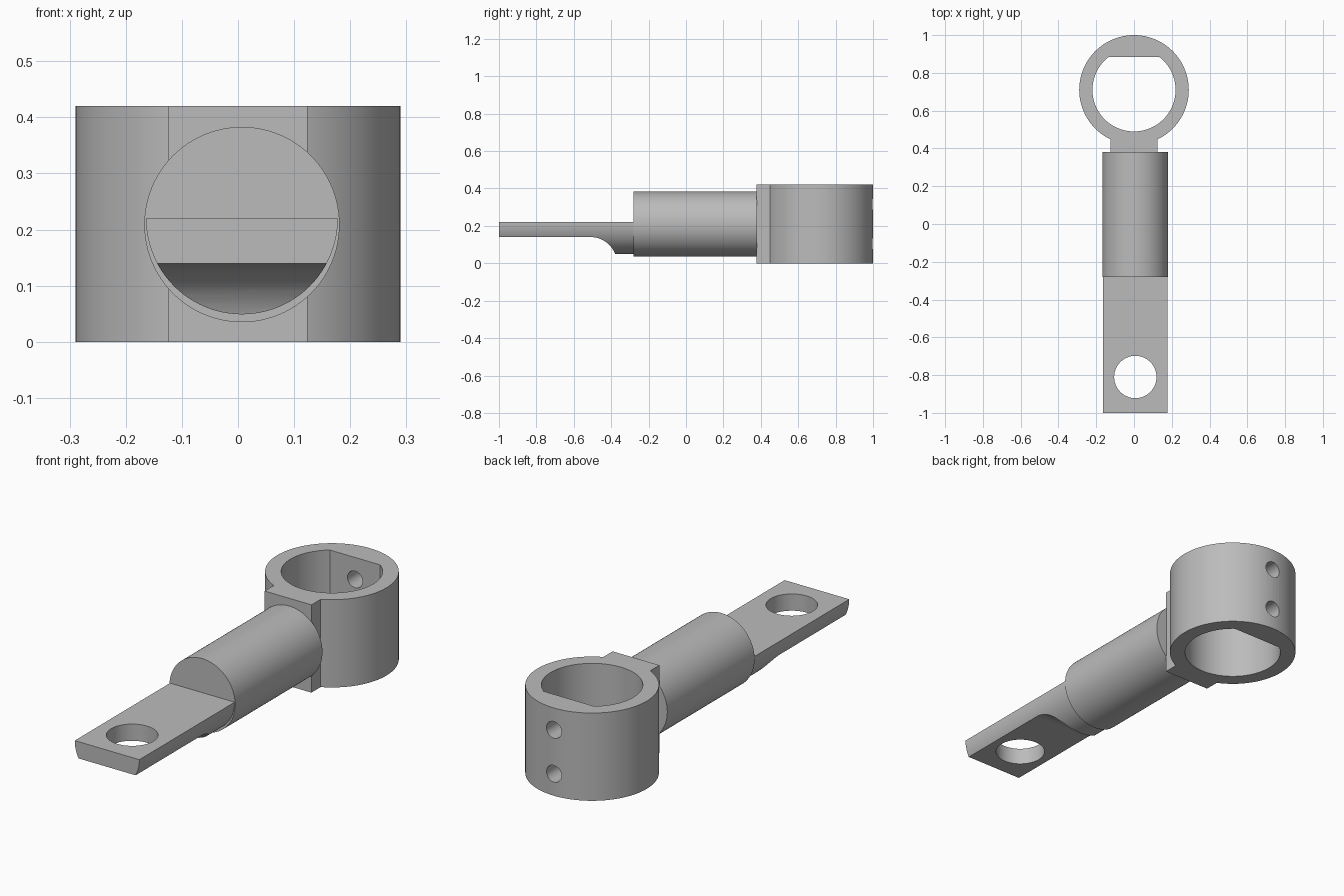
import bpy
import bmesh
from math import sin, cos, asin, pi
from mathutils import Vector

if "Cube" in bpy.data.objects:
    bpy.data.objects.remove(bpy.data.objects["Cube"])

GREY = (0.5, 0.5, 0.5, 1)
metal = bpy.data.materials.new("plain grey metal")
metal.use_nodes = True
metal.diffuse_color = GREY
metal.node_tree.nodes["Principled BSDF"].inputs["Base Color"].default_value = GREY


def arc(cx, cy, r, start=0.0, end=2 * pi, steps=96):
    """Points on an arc; a full turn leaves out the repeated last point."""
    count = steps if end - start >= 2 * pi - 1e-6 else steps + 1
    return [(cx + r * cos(start + (end - start) * i / steps),
             cy + r * sin(start + (end - start) * i / steps)) for i in range(count)]


def extrude(name, outline, axis, low, high):
    """Solid made by pushing a 2D outline along the x, y or z axis."""
    place = {"x": lambda a, b, t: (t, a, b),
             "y": lambda a, b, t: (a, t, b),
             "z": lambda a, b, t: (a, b, t)}[axis]
    bm = bmesh.new()
    face = bm.faces.new([bm.verts.new(place(a, b, low)) for a, b in outline])
    made = bmesh.ops.extrude_face_region(bm, geom=[face])["geom"]
    top = [v for v in made if isinstance(v, bmesh.types.BMVert)]
    bmesh.ops.translate(bm, verts=top, vec=Vector(place(0, 0, high - low)))
    bmesh.ops.recalc_face_normals(bm, faces=bm.faces)
    mesh = bpy.data.meshes.new(name)
    bm.to_mesh(mesh)
    bm.free()
    mesh.materials.append(metal)
    obj = bpy.data.objects.new(name, mesh)
    bpy.context.collection.objects.link(obj)
    return obj


def combine(obj, tool, operation="DIFFERENCE"):
    """Apply a boolean and throw the tool away."""
    tool.hide_render = True
    mod = obj.modifiers.new("cut", "BOOLEAN")
    mod.operation, mod.object, mod.solver = operation, tool, "EXACT"
    bpy.context.view_layer.objects.active = obj
    bpy.ops.object.modifier_apply(modifier=mod.name)
    bpy.data.objects.remove(tool)


RING_Y, RING_R, BORE_R, FLAT_Y, HEIGHT = 0.71, 0.29, 0.22, 0.885, 0.42
SHAFT_X = 0.007

# Clamp ring with its neck block
ring = extrude("clamp_ring", arc(0, RING_Y, RING_R), "z", 0, HEIGHT)
neck = extrude("neck", [(-0.124, 0.378), (0.124, 0.378), (0.124, 0.5), (-0.124, 0.5)],
               "z", 0, HEIGHT)
combine(ring, neck, "UNION")

# D-shaped bore and two screw holes through the flat
a = asin((FLAT_Y - RING_Y) / BORE_R)
combine(ring, extrude("bore", arc(0, RING_Y, BORE_R, pi - a, 2 * pi + a), "z", -0.1, 0.6))
for z in (0.105, 0.315):
    combine(ring, extrude("screw_hole", arc(0, z, 0.04, steps=32), "y", 0.75, 1.1))

# Round shaft
shaft = extrude("shaft", arc(SHAFT_X, 0.209, 0.174), "y", -0.28, 0.38)

# Flat tongue: round bar trimmed to a side profile with a hollow underside curve
tongue = extrude("tongue", arc(SHAFT_X, 0.22, 0.171), "y", -1, -0.27)
profile = ([(-1.1, 0.22), (-1.1, 0.14)]
           + arc(-0.51, 0, 0.14, 0, pi / 2, 24)[::-1]
           + [(-0.2, 0), (-0.2, 0.22)])
combine(tongue, extrude("tongue_profile", profile, "x", -0.4, 0.4), "INTERSECT")
combine(tongue, extrude("bolt_hole", arc(SHAFT_X, -0.81, 0.112, steps=64), "z", 0, 0.4))

# Smooth curved walls, crisp edges
bpy.ops.object.select_all(action="DESELECT")
for obj in (ring, shaft, tongue):
    obj.select_set(True)
    bpy.context.view_layer.objects.active = obj
bpy.ops.object.shade_smooth_by_angle(angle=pi / 6)
